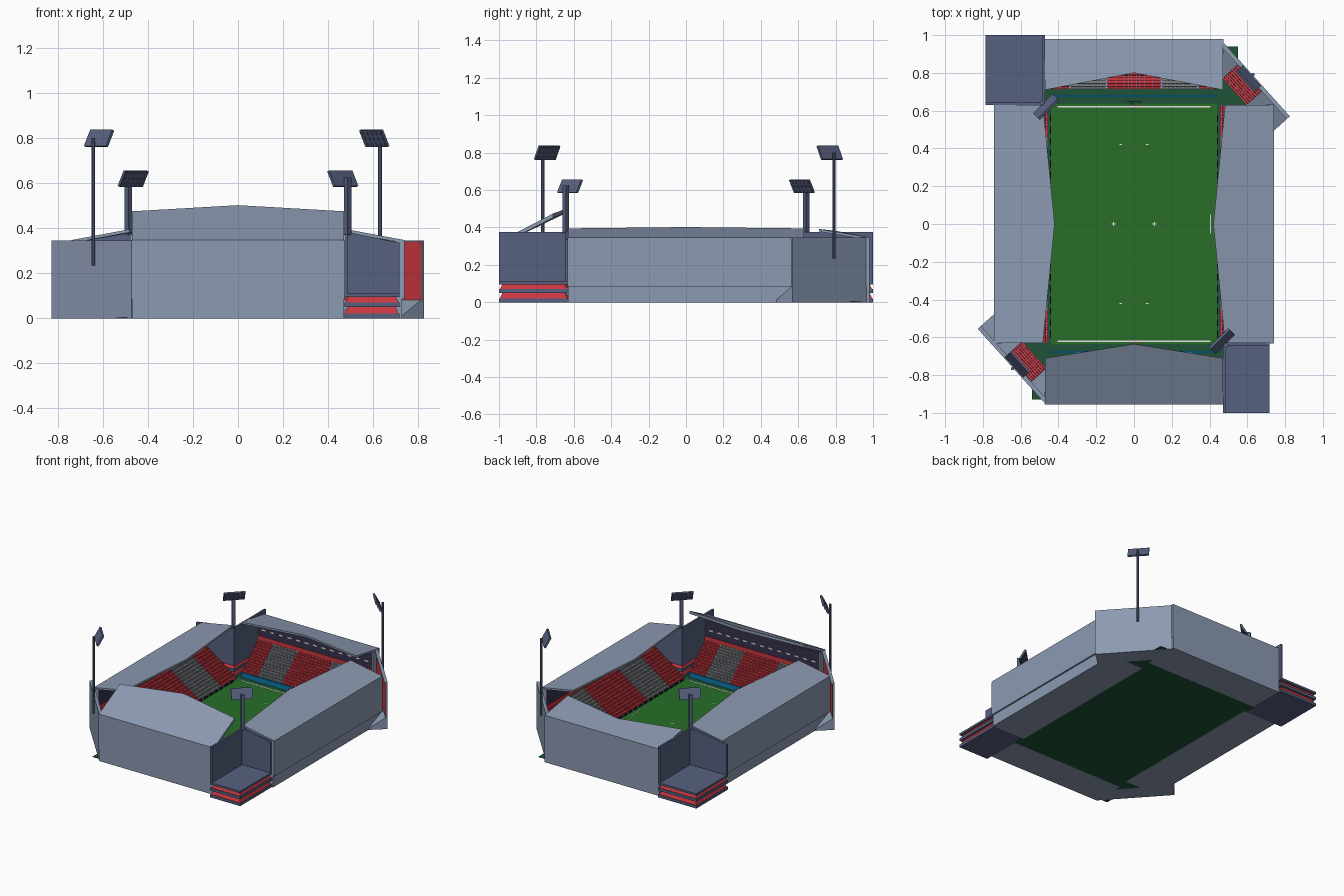
import bpy, bmesh, math
from mathutils import Matrix, Vector

if "Cube" in bpy.data.objects:
    bpy.data.objects.remove(bpy.data.objects["Cube"])


def colour(name, r, g, b):
    m = bpy.data.materials.new(name)
    m.diffuse_color = (r, g, b, 1)
    m.use_nodes = True
    m.node_tree.nodes["Principled BSDF"].inputs["Base Color"].default_value = m.diffuse_color
    return m


CLAD = colour("grey cladding", .26, .32, .44)
SLATE = colour("slate blue", .095, .12, .215)
RED = colour("red", .6, .038, .052)
GRASS = colour("grass green", .021, .155, .021)
TURF = colour("dark green", .013, .085, .038)
NAVY = colour("dark purple", .036, .031, .07)
BLUE = colour("board blue", .004, .19, .39)
WHITE = colour("white", .8, .8, .8)
BLACK = colour("near black", .012, .014, .025)
SEATGREY = colour("seat grey", .22, .23, .25)


def frame(u, v, o=(0, 0)):
    """Local axes: u along, v outward, z up."""
    return Matrix(((u[0], v[0], 0, o[0]), (u[1], v[1], 0, o[1]), (0, 0, 1, 0), (0, 0, 0, 1)))


WORLD = Matrix.Identity(4)


def part(name, mat, solids, M=WORLD):
    """One object out of solids, each a pair of matching rings."""
    bm = bmesh.new()
    for a, b in solids:
        va = [bm.verts.new(M @ Vector(p)) for p in a]
        vb = [bm.verts.new(M @ Vector(p)) for p in b]
        n = len(va)
        bm.faces.new(va[::-1])
        bm.faces.new(vb)
        for i in range(n):
            j = (i + 1) % n
            bm.faces.new((va[i], va[j], vb[j], vb[i]))
    bmesh.ops.recalc_face_normals(bm, faces=bm.faces)
    me = bpy.data.meshes.new(name)
    bm.to_mesh(me)
    bm.free()
    me.materials.append(mat)
    ob = bpy.data.objects.new(name, me)
    bpy.context.collection.objects.link(ob)
    return ob


def ext(profile, u0, u1):
    return [(u0, v, z) for v, z in profile], [(u1, v, z) for v, z in profile]


def box(x0, x1, y0, y1, z0, z1):
    return ext([(y0, z0), (y1, z0), (y1, z1), (y0, z1)], x0, x1)


def plate(top, t):
    return top, [(x, y, z - t) for x, y, z in top]


def pole(x, y, r, z0, z1, n=8):
    ring = [(x + r * math.cos(2 * math.pi * i / n + math.pi / n),
             y + r * math.sin(2 * math.pi * i / n + math.pi / n)) for i in range(n)]
    return [(a, b, z0) for a, b in ring], [(a, b, z1) for a, b in ring]


def steps(v0, v1, z0, z1, n):
    dv, dz = (v1 - v0) / n, (z1 - z0) / n
    pts = [(v0, 0)]
    for i in range(n):
        pts += [(v0 + i * dv, z0 + i * dz), (v0 + (i + 1) * dv, z0 + i * dz)]
    return pts + [(v1, z1), (v1, 0)]


def seat_rows(u0, u1, v0, v1, z0, z1, n):
    """Rows of single seats filling each step, with a raised back."""
    dv, dz = (v1 - v0) / n, (z1 - z0) / n
    count = max(1, round((u1 - u0) / .014))
    du = (u1 - u0) / count
    out = []
    for i in range(n):
        v, z = v0 + i * dv, z0 + i * dz
        for k in range(count):
            a = u0 + k * du
            out.append(ext([(v - .001, z - dz * .6), (v + dv, z), (v + dv, z + .014),
                            (v + .8 * dv, z + .014), (v + .7 * dv, z + .004),
                            (v - .001, z + .004)], a + .0006, a + du - .0006))
    return out


def stand(name, M, L, front, back, outer, roof_in, roof_mid, ledge, roof_t):
    n = 12
    part(name + "_terrace", CLAD, [ext(steps(front, back, .02, .19, n), -L, L)], M)
    edges = [-L, -.72 * L, -.31 * L, .31 * L, .72 * L, L]
    for mat, ids, tag in ((RED, (0, 2, 4), "red"), (SEATGREY, (1, 3), "grey")):
        rows = []
        for i in ids:
            rows += seat_rows(edges[i] + .004, edges[i + 1] - .004, front, back, .02, .19, n)
        part(f"{name}_{tag}_seats", mat, rows, M)
    # outer wall, with a recessed plinth on the long sides, and short end walls
    low = outer - (.012 if ledge else 0)
    part(name + "_outer_wall", CLAD,
         [ext([(back, 0), (low, 0), (low, .085), (outer, .085), (outer, .345),
               (outer - .015, .345), (outer - .015, .19), (back, .19)], -L, L)], M)
    part(name + "_end_walls", CLAD,
         [box(s * L - .003, s * L + .003, back, outer - .001, .085, .343) for s in (-1, 1)], M)
    part(name + "_rear_red_wall", RED, [box(-L, L, back, back + .01, .19, .22)], M)
    part(name + "_rear_boxes", NAVY, [box(-L, L, back + .004, outer - .016, .22, .343)], M)
    if not ledge:
        part(name + "_box_windows", WHITE,
             [box(u * .07 - .016, u * .07 + .016, back, back + .005, .264, .274)
              for u in range(-6, 7)], M)
    # cantilever roof with a kinked leading edge
    part(name + "_roof", CLAD,
         [plate([(s * L, outer, .347), (0, outer, .347), (0, *roof_mid), (s * L, *roof_in)], roof_t)
          for s in (-1, 1)], M)


long_args = (.63, .455, .70, .74, (.482, .395), (.42, .402), True, .014)
stand("east_stand", frame((0, 1), (1, 0)), *long_args)
stand("west_stand", frame((0, 1), (-1, 0)), *long_args)
stand("north_stand", frame((1, 0), (0, 1)), .47, .715, .90, .98,
      (.71, .392), (.80, .382), False, .014)
stand("south_stand", frame((1, 0), (0, -1)), .47, .71, .89, .955,
      (.71, .475), (.635, .502), False, .022)

# ground, pitch and markings
part("ground", TURF, [box(-.47, .47, -.715, .72, 0.0005, .004)] +
     [box(*b, .001, .0035) for b in ((.44, .55, .6, .94), (-.54, -.44, -.93, -.6),
                                     (.46, .66, .6, .74), (-.66, -.46, -.74, -.6))])
part("pitch", GRASS, [box(-.44, .44, -.635, .635, .004, .007)])
lines = [box(.403, .407, -.05, .05, .007, .0085)]
for s in (-1, 1):
    lines.append(box(-.405, .405, s * .621 - .004, s * .621 + .004, .007, .0085))
    lines += [box(s * .108 - .012, s * .108 + .012, -.0025, .0025, .007, .0085),
              box(s * .108 - .0025, s * .108 + .0025, -.01, .01, .007, .0085)]
    for t in (-1, 1):
        lines.append(box(s * .07 - .006, s * .07 + .006, t * .42 - .003, t * .42 + .003, .007, .0085))
part("pitch_markings", WHITE, lines)

for s, tag in ((1, "north"), (-1, "south")):
    M = frame((1, 0), (0, s))
    part(tag + "_goal_frame", WHITE, [box(-.042, -.038, .626, .63, .006, .035),
                                      box(.038, .042, .626, .63, .006, .035),
                                      box(-.042, .042, .626, .63, .033, .037)], M)
    part(tag + "_goal_net", BLACK, [box(-.04, .04, .648, .651, .006, .03)] +
         [box(-.04 + .01 * i, -.039 + .01 * i, .63, .65, .03, .032) for i in range(9)], M)
    part(tag + "_advert_board", BLUE, [box(-.44, .44, .672, .684, .004, .04)], M)
    # low pitchside barriers in short lengths
    part(("east", "west")[s < 0] + "_barrier", BLACK,
         [box(-.6 + .06 * i, -.565 + .06 * i, .440, .446, .004, .02) for i in range(20)],
         frame((0, 1), (s, 0)))


def floodlight(name, M, pole_solid, zb, zt, u0=0):
    part(name + "_mast", SLATE, [pole_solid], M)
    b, t, h = -.018, -.056, .073
    part(name + "_panel", SLATE, [ext([(b, zb), (b + .012, zb + .005), (t + .012, zt), (t, zt - .005)],
                                      u0 - h, u0 + h)], M)
    lamps = []
    for r in range(3):
        f0, f1 = (r + .22) / 3, (r + .78) / 3
        p0 = (b + (t - b) * f0, zb + (zt - .005 - zb) * f0)
        p1 = (b + (t - b) * f1, zb + (zt - .005 - zb) * f1)
        prof = [p0, p1, (p1[0] - .003, p1[1] - .0015), (p0[0] - .003, p0[1] - .0015)]
        for k in range(5):
            u = u0 - h + h * .4 * k
            lamps.append(ext(prof, u + .006, u + .023))
    part(name + "_lamps", SLATE, lamps, M)


# open diagonal corners: ramp, seats, back wall, tall floodlight
for s, tag, o, u0, us in ((1, "northeast", (.648, .767), -.03, -.028),
                          (-1, "southwest", (-.65, -.752), -.015, -.038)):
    M = frame((s * .669, -s * .743), (s * .743, s * .669), o)
    part(tag + "_corner_ramp", CLAD, [ext([(-.13, 0), (0, 0), (0, .08), (-.018, .08), (-.13, .012)], -.265, .265)], M)
    part(tag + "_corner_wall", CLAD, [box(-.265, .265, -.008, 0, .08, .345),
                                      box(-.265, .265, -.022, -.008, .338, .345)] +
         [box(e * .2635 - .0015, e * .2635 + .0015, -.0125, -.008, .08, .338) for e in (-1, 1)], M)
    part(tag + "_corner_red_lining", RED, [box(-.262, .262, -.0125, -.008, .08, .338)], M)
    part(tag + "_corner_terrace", CLAD, [ext(steps(-.13, -.025, .02, .12, 8), us - .097, us + .097)], M)
    part(tag + "_corner_seats", RED, seat_rows(us - .095, us + .095, -.13, -.025, .02, .12, 8), M)
    floodlight(tag + "_floodlight", M, pole(u0, .004, .009, .235, .80), .76, .838, u0)

# corner blocks: banded base, two screen walls, short floodlight
for s, tag, w in ((1, "southeast", .718), (-1, "northwest", .785)):
    M = frame((s, 0), (0, s))
    part(tag + "_block_slabs", SLATE, [box(.472, w, -1, -.63, a, b) for a, b in
                                       ((0, .02), (.05, .07), (.095, .11))], M)
    # red bands lean inward a little under each slab
    bands = []
    for a, b in ((.02, .05), (.07, .095)):
        ring = [[(.472 + d, -.63 - d, z), (w - d, -.63 - d, z), (w - d, -1 + d, z), (.472 + d, -1 + d, z)]
                for d, z in ((.005, a), (.018, b))]
        bands.append(tuple(ring))
    part(tag + "_block_red_bands", RED, bands, M)
    part(tag + "_block_side_wall", SLATE, [box(.472, .486, -1, -.63, .11, .375)], M)
    wall = [(.472, .11), (w, .11), (w, .335), (.472, .385)]
    part(tag + "_block_rear_wall", SLATE, [([(x, -.645, z) for x, z in wall],
                                            [(x, -.63, z) for x, z in wall])], M)
    r = math.sqrt(.5)
    F = frame((s * r, s * r), (s * r, -s * r), (s * .487, -s * .642))
    floodlight(tag + "_floodlight", F, pole(0, 0, .017, .37, .625, 4), .583, .657)
